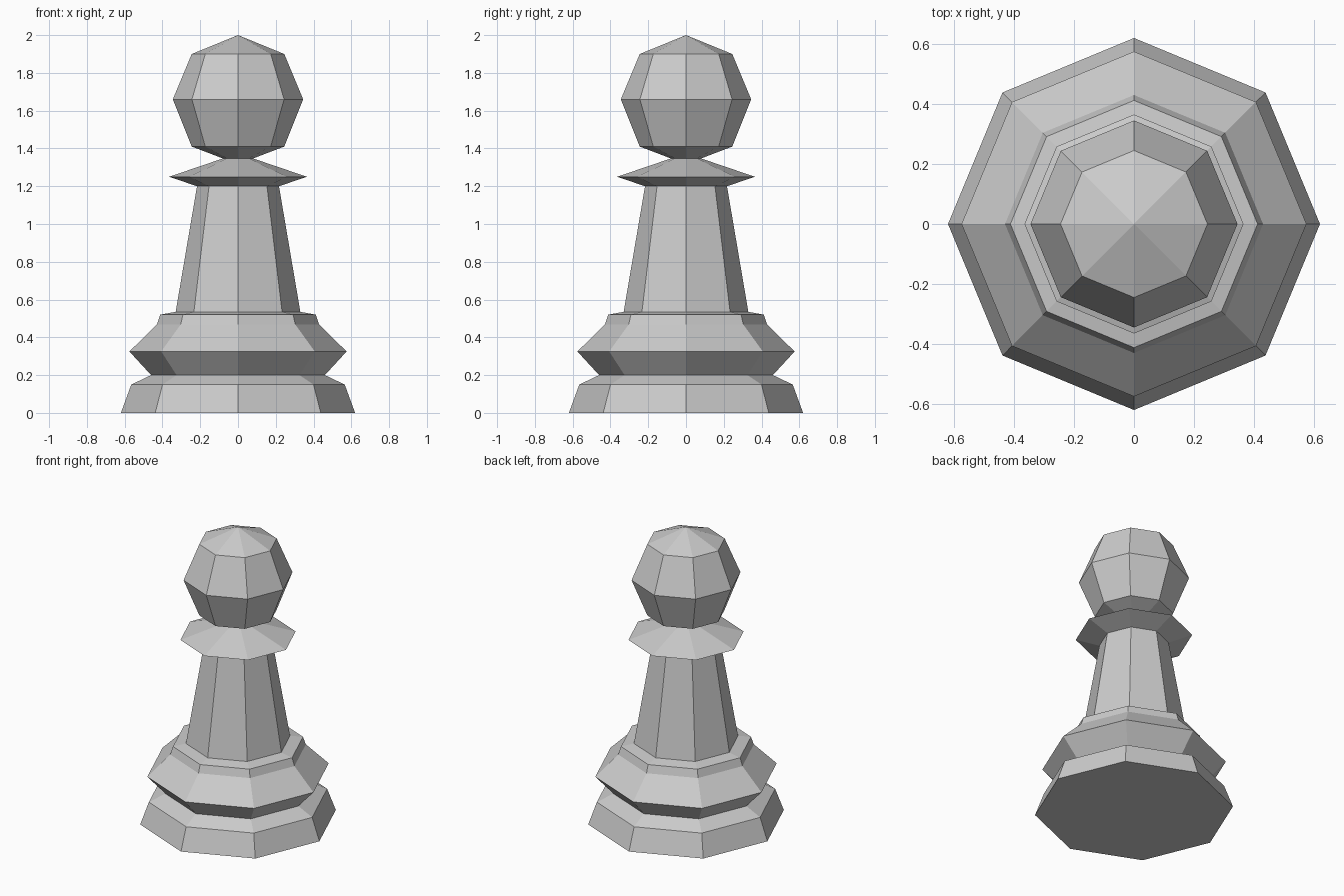
import bpy, bmesh
from math import cos, sin, pi

if "Cube" in bpy.data.objects:
    bpy.data.objects.remove(bpy.data.objects["Cube"])

SIDES = 8

# (radius, height) from the bottom up
foot = [(0.62, 0.0), (0.565, 0.15), (0.46, 0.20), (0.575, 0.325),
        (0.43, 0.467), (0.412, 0.52)]
stem = [(0.33, 0.535), (0.217, 1.20)]
collar = [(0.365, 1.25), (0.08, 1.347)]
head = [(0.245, 1.41), (0.345, 1.66), (0.245, 1.90)]
APEX = 2.0


def lathe(name, profile, apex):
    """Closed faceted turning: flat bottom, pointed top."""
    bm = bmesh.new()
    rings = [[bm.verts.new((r * cos(2 * pi * i / SIDES), r * sin(2 * pi * i / SIDES), z))
              for i in range(SIDES)] for r, z in profile]
    for low, high in zip(rings, rings[1:]):
        for i in range(SIDES):
            j = (i + 1) % SIDES
            bm.faces.new((low[i], low[j], high[j], high[i]))
    tip = bm.verts.new((0, 0, apex))
    for i in range(SIDES):
        bm.faces.new((rings[-1][i], rings[-1][(i + 1) % SIDES], tip))
    bm.faces.new(rings[0][::-1])
    mesh = bpy.data.meshes.new(name)
    bm.to_mesh(mesh)
    bm.free()
    obj = bpy.data.objects.new(name, mesh)
    bpy.context.collection.objects.link(obj)
    return obj


# One continuous turned piece: foot, stem, collar and ball head
lathe("chess_pawn", foot + stem + collar + head, APEX)
